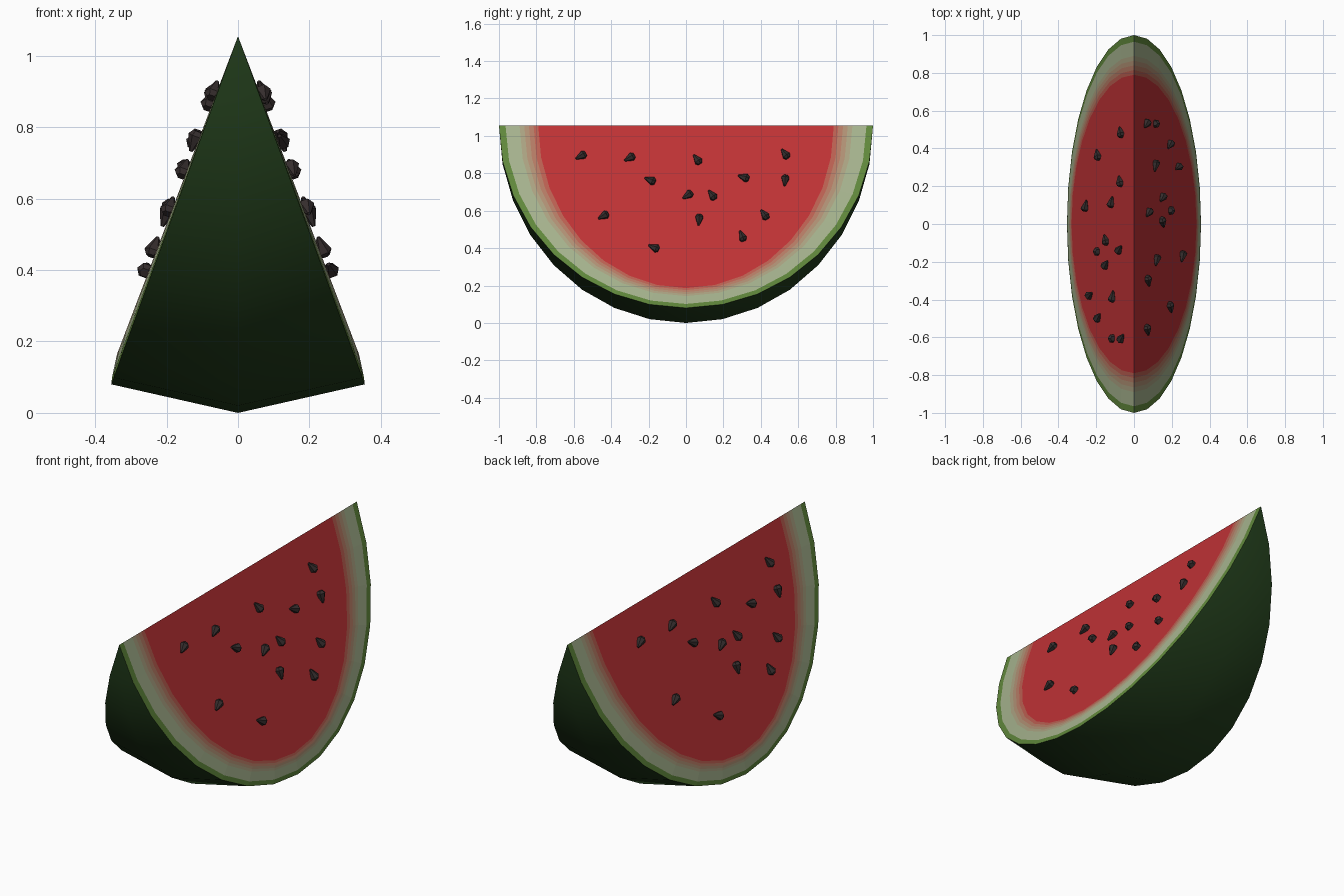
import bpy, bmesh, math
from mathutils import Matrix, Vector

if "Cube" in bpy.data.objects:
    bpy.data.objects.remove(bpy.data.objects["Cube"])

TOP, LOW, HALF = 1.055, 0.975, 0.355   # wedge edge height, face depth, half width
N = 16                                 # segments along the half-round arc


def material(name, rgb):
    m = bpy.data.materials.new(name)
    m.diffuse_color = (*rgb, 1)
    m.use_nodes = True
    m.node_tree.nodes["Principled BSDF"].inputs["Base Color"].default_value = m.diffuse_color
    return m


def finish(bm, name, mat, smooth):
    me = bpy.data.meshes.new(name)
    bm.to_mesh(me)
    bm.free()
    me.materials.append(mat)
    for p in me.polygons:
        p.use_smooth = smooth
    ob = bpy.data.objects.new(name, me)
    bpy.context.collection.objects.link(ob)
    return ob


def arc(wx, wy, wz):
    """Half ellipse hanging from the top edge of the wedge."""
    pts = []
    for i in range(N + 1):
        t = math.pi * i / N
        pts.append((wx * math.sin(t), -wy * math.cos(t), TOP - wz * math.sin(t)))
    return pts


def loft(bm, rows, flip=False):
    rows = [[bm.verts.new(p) for p in r] for r in rows]
    for a, b in zip(rows, rows[1:]):
        for i in range(N):
            q = [a[i], a[i + 1], b[i + 1], b[i]]
            bm.faces.new(q[::-1] if flip else q)


def weld(bm):
    bmesh.ops.remove_doubles(bm, verts=bm.verts, dist=0.0005)


# Dark outer skin: left edge, keel, right edge
bm = bmesh.new()
loft(bm, [arc(-HALF, 1, LOW), arc(0, 1, TOP), arc(HALF, 1, LOW)])
weld(bm)
finish(bm, "outer_skin", material("skin", (0.017, 0.05, 0.012)), True)

# Cut faces: nested bands (y scale, z scale, outward bulge) from skin to flesh
rings = [(1, 1, 1), (0.965, 0.978, 1.015), (0.89, 0.935, 1.035),
         (0.865, 0.924, 1.04), (0.84, 0.913, 1.045), (0.815, 0.902, 1.045),
         (0.79, 0.891, 1.045), (0, 0, 1)]
pale, red = Vector((0.38, 0.45, 0.27)), Vector((0.52, 0.032, 0.036))
colours = [("green_rim", (0.12, 0.25, 0.045)), ("pale_rind", pale)]
colours += [("blend_%d" % k, pale.lerp(red, k / 5)) for k in range(1, 5)]
colours += [("red_flesh", red)]
for (name, rgb), outer, inner in zip(colours, rings, rings[1:]):
    bm = bmesh.new()
    for side in (1, -1):
        rows = [arc(side * HALF * z * b, y, LOW * z) for y, z, b in (outer, inner)]
        loft(bm, rows, side < 0)
    weld(bm)
    finish(bm, name, material(name, rgb), False)

# Seeds: (y, z, direction of the tip in degrees) on the right face
seeds = [(-.56, .89, 210), (-.30, .88, 210), (-.19, .76, 155), (.06, .87, 125),
         (.01, .68, 215), (.14, .68, 125), (.31, .775, 160), (.53, .90, 125),
         (.53, .76, 265), (-.44, .57, 210), (-.17, .40, 155), (.07, .55, 265),
         (.30, .46, 110), (.42, .575, 125)]
slope = math.atan(0.381)
normal = Vector((math.cos(slope), 0, math.sin(slope)))
up = Vector((-math.sin(slope), 0, math.cos(slope)))
bm = bmesh.new()
for y, z, deg in seeds:
    a = math.radians(deg)
    tip = Vector((0, 1, 0)) * math.cos(a) + up * math.sin(a)
    rot = Matrix((tip.cross(normal), normal, tip)).transposed().to_4x4()
    pos = Vector((0.381 * (TOP - z), y, z)) + normal * 0.009
    for r1, r2, depth, shift in ((0.024, 0.005, 0.046, 0.01), (0.014, 0.024, 0.014, -0.02)):
        bmesh.ops.create_cone(bm, cap_ends=True, segments=6, radius1=r1, radius2=r2, depth=depth,
                              matrix=Matrix.Translation(pos + tip * shift) @ rot)
bmesh.ops.recalc_face_normals(bm, faces=bm.faces)
right = finish(bm, "seeds_right", material("seed", (0.035, 0.026, 0.026)), False)

# Left seeds repeat the right ones, turned half round and shifted slightly
left = bpy.data.objects.new("seeds_left", right.data)
left.rotation_euler.z = math.pi
left.location.y = -0.075
bpy.context.collection.objects.link(left)
